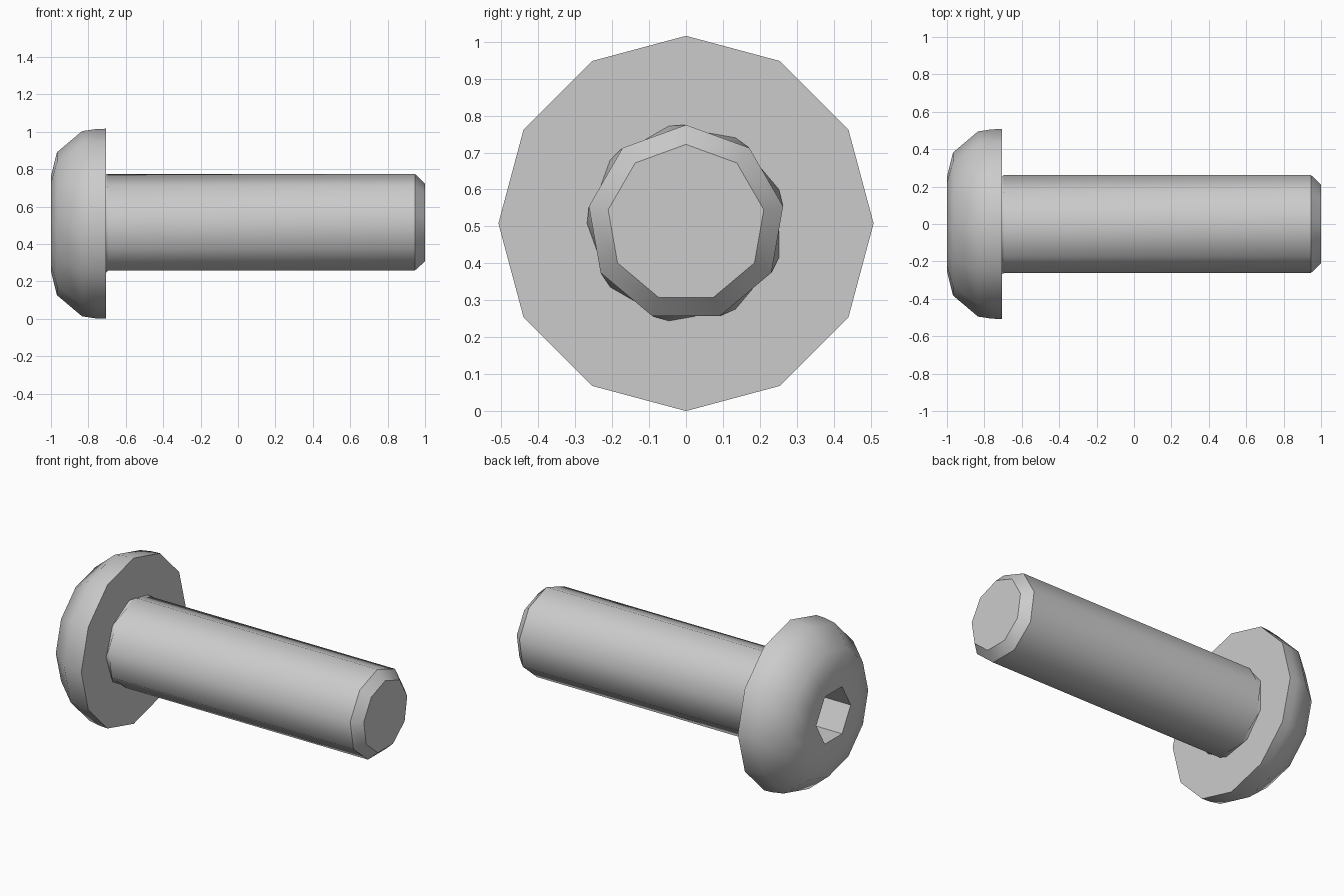
import bpy, bmesh
from math import cos, sin, radians

if "Cube" in bpy.data.objects:
    bpy.data.objects.remove(bpy.data.objects["Cube"])

AXIS_Z = 0.508  # height of the screw axis, which runs along x


def ring(bm, x, r, n, phase=0.0):
    angles = [radians(phase + 360 * i / n) for i in range(n)]
    return [bm.verts.new((x, r * cos(a), AXIS_Z + r * sin(a))) for a in angles]


def bridge(bm, a, b):
    n = len(a)
    for i in range(n):
        j = (i + 1) % n
        bm.faces.new((a[i], a[j], b[j], b[i]))


def finish(bm, name, angle):
    bmesh.ops.recalc_face_normals(bm, faces=bm.faces[:])
    mesh = bpy.data.meshes.new(name)
    bm.to_mesh(mesh)
    bm.free()
    obj = bpy.data.objects.new(name, mesh)
    bpy.context.collection.objects.link(obj)
    bpy.ops.object.select_all(action='DESELECT')
    obj.select_set(True)
    bpy.context.view_layer.objects.active = obj
    bpy.ops.object.shade_smooth_by_angle(angle=radians(angle))
    return obj


# Domed head: 12-sided turned profile (x, radius)
bm = bmesh.new()
profile = [(-1.0, 0.254), (-0.968, 0.382), (-0.834, 0.495),
           (-0.76, 0.506), (-0.707, 0.508)]
rings = [ring(bm, x, r, 12) for x, r in profile]
for a, b in zip(rings, rings[1:]):
    bridge(bm, a, b)
bm.faces.new(rings[-1])

# Hex socket sunk into the front of the head
mouth = ring(bm, -1.0, 0.167, 6)
floor = ring(bm, -0.82, 0.167, 6)
bridge(bm, mouth, floor)
bm.faces.new(floor)
face = rings[0]
for k in range(6):
    bm.faces.new((mouth[k], face[2 * k], face[2 * k + 1],
                  face[(2 * k + 2) % 12], mouth[(k + 1) % 6]))
finish(bm, "screw_head", 41)

# Nine-sided shaft: slightly turned root ring, straight body, chamfered tip
bm = bmesh.new()
sections = [(-0.707, 0.268, 100), (-0.695, 0.267, 90),
            (0.945, 0.267, 90), (1.0, 0.214, 90)]
rings = [ring(bm, x, r, 9, p) for x, r, p in sections]
for a, b in zip(rings, rings[1:]):
    bridge(bm, a, b)
bm.faces.new(rings[-1])
finish(bm, "screw_shaft", 41)
